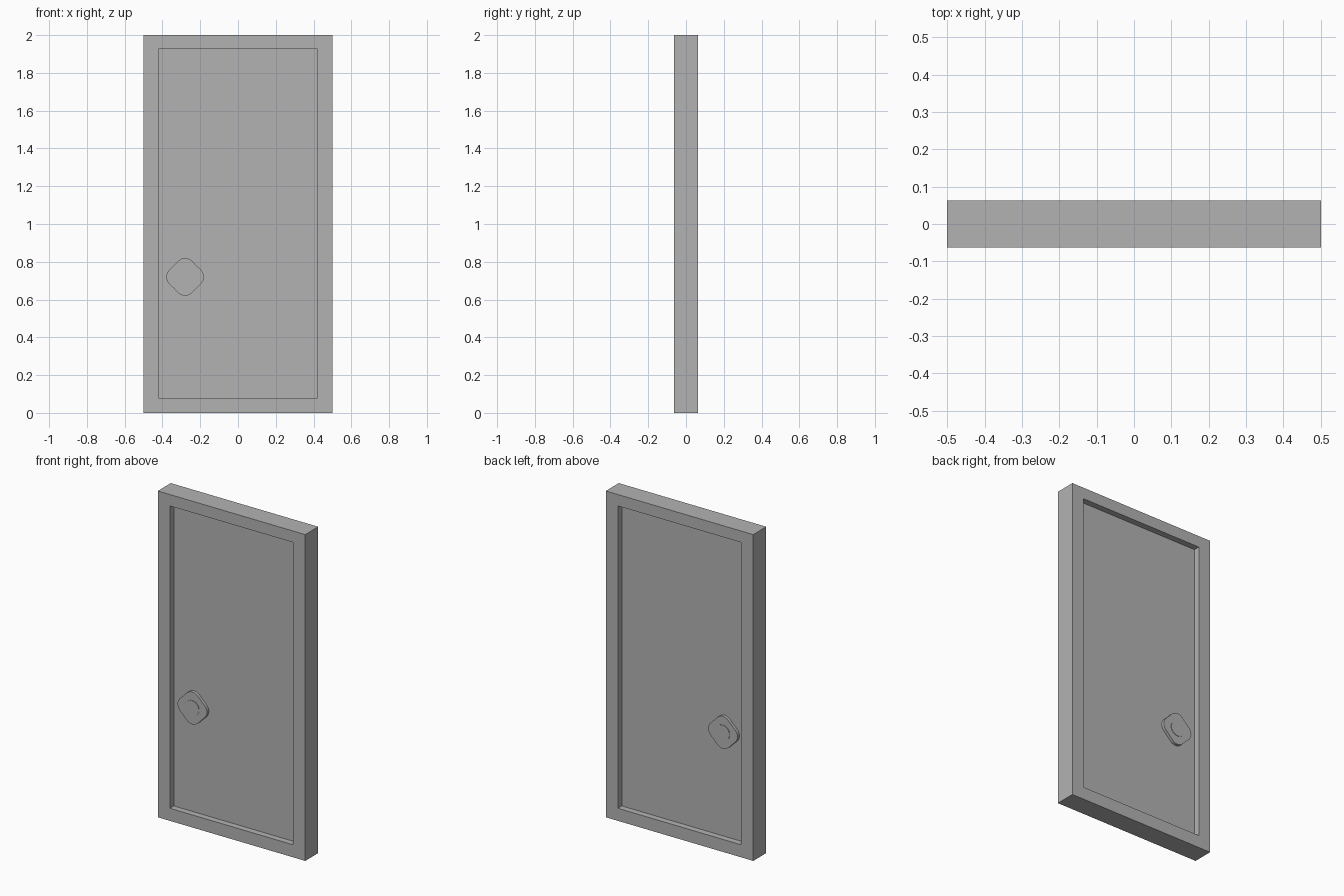
import bpy, bmesh, math

cube = bpy.data.objects.get("Cube")
if cube:
    bpy.data.objects.remove(cube, do_unlink=True)

grey = bpy.data.materials.new("plain grey")
grey.use_nodes = True
colour = (0.45, 0.45, 0.45, 1)
grey.diffuse_color = colour
grey.node_tree.nodes["Principled BSDF"].inputs["Base Color"].default_value = colour

HALF_DEPTH = 0.063
PANEL_HALF = 0.025
LEFT, RIGHT, BOTTOM, TOP = -0.418, 0.418, 0.077, 1.93


def finish(name, bm):
    bmesh.ops.recalc_face_normals(bm, faces=bm.faces)
    mesh = bpy.data.meshes.new(name)
    bm.to_mesh(mesh)
    bm.free()
    mesh.materials.append(grey)
    obj = bpy.data.objects.new(name, mesh)
    bpy.context.collection.objects.link(obj)
    return obj


def rectangle(x0, x1, z0, z1):
    return [(x0, z0), (x1, z0), (x1, z1), (x0, z1)]


def extrude_outline(name, outline, half):
    """Solid made by sweeping an x-z outline evenly through the door."""
    bm = bmesh.new()
    face = bm.faces.new([bm.verts.new((x, -half, z)) for x, z in outline])
    swept = bmesh.ops.extrude_face_region(bm, geom=[face], use_keep_orig=True)
    verts = [v for v in swept["geom"] if isinstance(v, bmesh.types.BMVert)]
    bmesh.ops.translate(bm, verts=verts, vec=(0, 2 * half, 0))
    return finish(name, bm)


# Frame: two nested rectangles joined front, back, inside and outside
bm = bmesh.new()
loops = []
for rect, y in ((rectangle(-0.5, 0.5, 0, 2), -HALF_DEPTH),
                (rectangle(LEFT, RIGHT, BOTTOM, TOP), -HALF_DEPTH),
                (rectangle(LEFT, RIGHT, BOTTOM, TOP), HALF_DEPTH),
                (rectangle(-0.5, 0.5, 0, 2), HALF_DEPTH)):
    loops.append([bm.verts.new((x, y, z)) for x, z in rect])
for a, b in zip(loops, loops[1:] + loops[:1]):
    for i in range(4):
        j = (i + 1) % 4
        bm.faces.new((a[i], a[j], b[j], b[i]))
finish("door_frame", bm)

# Recessed door panel
extrude_outline("door_panel", rectangle(LEFT, RIGHT, BOTTOM, TOP), PANEL_HALF)


# Knob: soft four-lobed plate and round centre, showing on both sides
def lobed(radius, wave, count):
    points = []
    for i in range(count):
        t = math.tau * i / count
        r = radius + wave * math.cos(4 * t)
        points.append((-0.28 + r * math.cos(t), 0.72 + r * math.sin(t)))
    return points


for name, outline, half in (("knob_plate", lobed(0.0925, 0.0075, 48), 0.043),
                            ("knob_centre", lobed(0.047, 0, 32), 0.046)):
    knob = extrude_outline(name, outline, half)
    bpy.ops.object.select_all(action="DESELECT")
    knob.select_set(True)
    bpy.context.view_layer.objects.active = knob
    bpy.ops.object.shade_smooth_by_angle(angle=math.radians(30))
